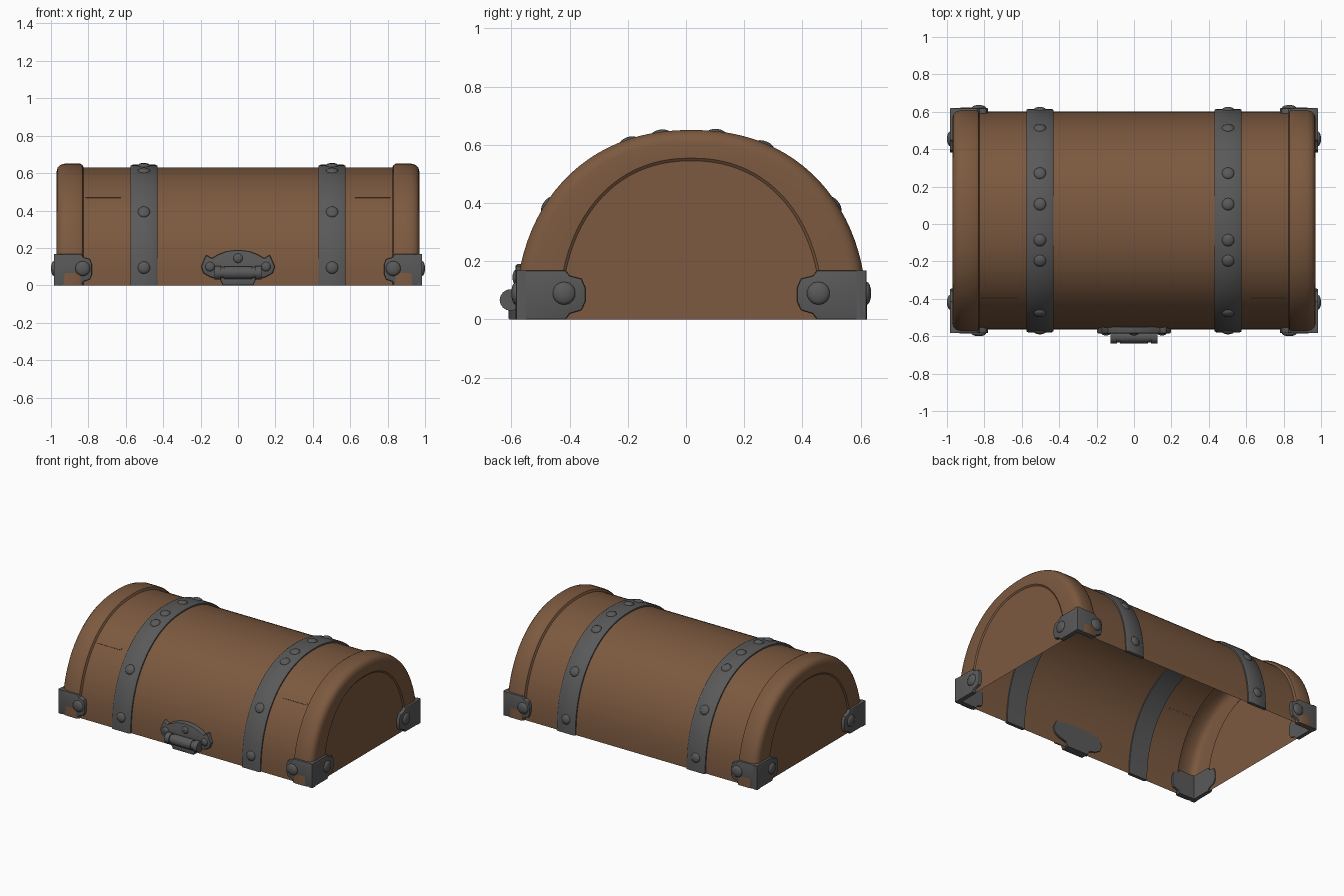
import bpy, bmesh
from math import sin, cos, pi, radians
from mathutils import Matrix, Vector

if "Cube" in bpy.data.objects:
    bpy.data.objects.remove(bpy.data.objects["Cube"])


def material(name, colour):
    m = bpy.data.materials.new(name)
    m.use_nodes = True
    m.diffuse_color = (*colour, 1)
    m.node_tree.nodes["Principled BSDF"].inputs["Base Color"].default_value = (*colour, 1)
    return m


WOOD = material("brown wood", (0.2, 0.1, 0.05))
IRON = material("grey iron", (0.1, 0.1, 0.1))
MID_Y, HALF_Y, TOP = 0.018, 0.583, 0.63    # body arch centre, half depth, height
STEPS = 48


def arch(t, grow=0.0, sy=1.0, sz=1.0):
    """Point (y, z) on the squarish arch; t runs from back (0) to front (pi)."""
    c, s = cos(t), max(sin(t), 0)
    y = abs(c) ** 0.91 * (1 if c > 0 else -1)
    return MID_Y + (HALF_Y + grow) * sy * y, (TOP + grow) * sz * s ** 0.91


def finish(name, bm, mat, angle=35):
    bmesh.ops.recalc_face_normals(bm, faces=bm.faces)
    me = bpy.data.meshes.new(name)
    bm.to_mesh(me)
    bm.free()
    me.materials.append(mat)
    ob = bpy.data.objects.new(name, me)
    bpy.context.collection.objects.link(ob)
    bpy.ops.object.select_all(action='DESELECT')
    ob.select_set(True)
    bpy.context.view_layer.objects.active = ob
    bpy.ops.object.shade_smooth_by_angle(angle=radians(angle))
    return ob


def loft(name, sections, mat, closed=False, caps=False):
    """Skin a row of arches, each given as (x, grow, scale y, scale z)."""
    bm = bmesh.new()
    rows = [[bm.verts.new((x, *arch(pi * i / STEPS, g, sy, sz))) for i in range(STEPS + 1)]
            for x, g, sy, sz in sections]
    for a, b in zip(rows, rows[1:] + rows[:1] if closed else rows[1:]):
        for i in range(STEPS):
            bm.faces.new((a[i], a[i + 1], b[i + 1], b[i]))
    if caps:
        bm.faces.new(rows[0])
        bm.faces.new(rows[-1])
    if closed:
        bm.faces.new([r[0] for r in rows])
        bm.faces.new([r[-1] for r in rows])
    return finish(name, bm, mat)


def plate(name, points, matrix, depth, mat, bevel=0.006):
    """Extrude a flat outline along its local z, then soften its front edge."""
    bm = bmesh.new()
    face = bm.faces.new([bm.verts.new((x, y, 0)) for x, y in points])
    top = bmesh.ops.extrude_face_region(bm, geom=[face])["geom"]
    verts = [v for v in top if isinstance(v, bmesh.types.BMVert)]
    bmesh.ops.translate(bm, verts=verts, vec=(0, 0, depth))
    rim = [e for e in bm.edges if all(v in verts for v in e.verts)]
    bmesh.ops.bevel(bm, geom=rim, offset=bevel, segments=2, affect='EDGES', profile=0.5)
    bm.transform(matrix)
    return finish(name, bm, mat)


def studs(name, spots, radius, height):
    """Domed rivets, each at (position, outward direction)."""
    bm = bmesh.new()
    for pos, out in spots:
        turn = Vector(out).to_track_quat('Z', 'Y').to_matrix().to_4x4()
        m = Matrix.Translation(pos) @ turn @ Matrix.Diagonal((radius, radius, height, 1))
        bmesh.ops.create_uvsphere(bm, u_segments=14, v_segments=8, radius=1, matrix=m)
    return finish(name, bm, IRON, 60)


def frame(origin, right, up, out):
    m = Matrix((right, up, out)).transposed().to_4x4()
    m.translation = origin
    return m


# Hollow wooden lid, open below, with raised rounded rims and sunken end panels
half = [(0, 0, 1, 1), (0.825, 0, 1, 1), (0.832, 0.014, 1, 1), (0.845, 0.021, 1, 1),
        (0.925, 0.021, 1, 1), (0.95, 0.014, 1, 1), (0.964, 0, 1, 1), (0.97, -0.022, 1, 1),
        (0.97, 0, 0.78, 0.88), (0.963, 0, 0.765, 0.865)]
loft("lid_shell", [(-x, *r) for x, *r in half[:0:-1]] + half, WOOD, caps=True)

# Iron bands over the arch, with their rivets
RIVETS = (7, 35.5, 67, 83, 98.5, 109, 144.5, 173)
for side, label in ((-1, "right"), (1, "left")):
    cx = side * 0.503
    section = [(-0.072, -0.008), (-0.072, 0.009), (-0.062, 0.015),
               (0.062, 0.015), (0.072, 0.009), (0.072, -0.008)]
    loft(label + "_band", [(cx + x, g, 1, 1) for x, g in section], IRON, closed=True)
    spots = []
    for deg in RIVETS:
        t = radians(deg)
        (y, z), a, b = arch(t, 0.012), arch(t - 0.02), arch(t + 0.02)
        spots.append(((cx, y, z), (0, b[1] - a[1], a[0] - b[0])))
    studs(label + "_band_rivets", spots, 0.034, 0.017)

# Corner brackets: a tongued plate on each of the two outer faces
TONGUE = [(0, 0), (0.17, 0), (0.185, 0.02), (0.225, 0.032), (0.238, 0.06),
          (0.238, 0.11), (0.225, 0.14), (0.185, 0.15), (0.17, 0.168), (0, 0.168)]
for sx, lr in ((-1, "right"), (1, "left")):
    for sy, fb in ((-1, "front"), (1, "back")):
        name = fb + "_" + lr + "_corner"
        edge = MID_Y + sy * 0.602
        end = frame((sx * 0.955, edge, 0), (0, -sy, 0), (0, 0, 1), (sx, 0, 0))
        plate(name + "_end_plate", TONGUE, end, 0.03, IRON)
        face = frame((sx * 0.985, edge - sy * 0.035, 0), (-sx, 0, 0), (0, 0, 1), (0, sy, 0))
        plate(name + "_face_plate", [(x * 0.86, z) for x, z in TONGUE], face, 0.035, IRON)
        studs(name + "_rivets", [((sx * 0.984, edge - sy * 0.165, 0.09), (sx, 0, 0)),
                                 ((sx * 0.83, edge, 0.09), (0, sy, 0))], 0.04, 0.016)

# Latch: winged back plate, hinge barrel, knuckles and lower tab
wing = [(0, 0.19), (0.06, 0.183), (0.11, 0.163), (0.14, 0.145), (0.17, 0.162),
        (0.185, 0.13), (0.197, 0.1), (0.185, 0.065), (0.15, 0.045), (0.1, 0.03)]
outline = wing + [(-x, z) for x, z in wing[:0:-1]]
out_front = frame((0, -0.55, 0), (1, 0, 0), (0, 0, 1), (0, -1, 0))
plate("latch_plate", outline, out_front, 0.036, IRON, 0.008)
studs("latch_rivets", [((x, -0.584, z), (0, -1, 0))
                       for x, z in ((-0.15, 0.1), (0.15, 0.1), (0, 0.145))], 0.026, 0.012)
bm = bmesh.new()
for x, r, length in ((0, 0.03, 0.25), (0, 0.035, 0.15), (-0.108, 0.037, 0.035), (0.108, 0.037, 0.035)):
    m = Matrix.Translation((x, -0.603, 0.067)) @ Matrix.Rotation(pi / 2, 4, 'Y')
    bmesh.ops.create_cone(bm, cap_ends=True, segments=16, radius1=r, radius2=r, depth=length, matrix=m)
finish("latch_hinge", bm, IRON)
tab = [(-0.08, 0), (0.08, 0), (0.1, 0.04), (-0.1, 0.04)]
plate("latch_tab", tab, out_front, 0.06, IRON)

# Short raised plank seams on the front
for sx, lr in ((-1, "right"), (1, "left")):
    bm = bmesh.new()
    y, z = arch(radians(133.5))
    m = (Matrix.Translation((sx * 0.72, y, z)) @ Matrix.Rotation(radians(45), 4, 'X')
         @ Matrix.Diagonal((0.19, 0.012, 0.008, 1)))
    bmesh.ops.create_cube(bm, size=1, matrix=m)
    finish(lr + "_plank_seam", bm, WOOD)
